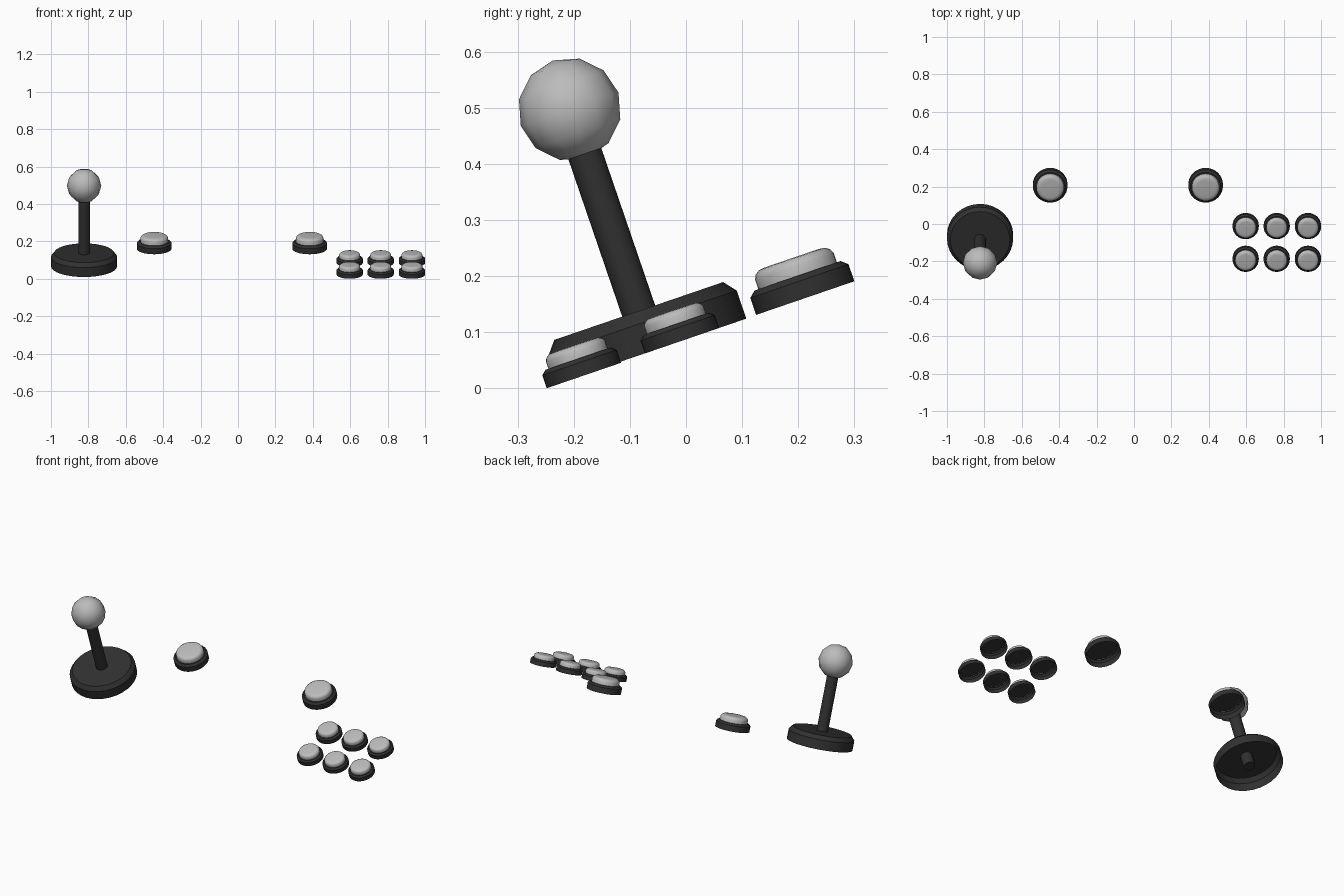
import bpy, bmesh, math
from mathutils import Matrix, Vector

if "Cube" in bpy.data.objects:
    bpy.data.objects.remove(bpy.data.objects["Cube"])

TILT = Matrix.Rotation(math.radians(18.9), 4, 'X')


def material(name, value):
    m = bpy.data.materials.new(name)
    m.diffuse_color = (value, value, value, 1)
    m.use_nodes = True
    m.node_tree.nodes["Principled BSDF"].inputs["Base Color"].default_value = m.diffuse_color
    return m


DARK = material("charcoal plastic", 0.03)
GREY = material("light grey plastic", 0.5)


def finish(bm, name, mat, location, angle):
    """Tilt the part onto the sloping panel and shade it."""
    bmesh.ops.recalc_face_normals(bm, faces=bm.faces)
    bm.transform(TILT)
    mesh = bpy.data.meshes.new(name)
    bm.to_mesh(mesh)
    bm.free()
    mesh.materials.append(mat)
    ob = bpy.data.objects.new(name, mesh)
    ob.location = location
    bpy.context.collection.objects.link(ob)
    bpy.context.view_layer.objects.active = ob
    ob.select_set(True)
    bpy.ops.object.shade_smooth_by_angle(angle=math.radians(angle))
    ob.select_set(False)
    return ob


def lathe(name, profile, mat, location, sides=32, scale=1.0, angle=35):
    """Stack of rings (radius, height), capped at the top, open underneath."""
    bm = bmesh.new()
    rings = []
    for r, h in profile:
        rings.append([bm.verts.new((r * scale * math.cos(2 * math.pi * i / sides),
                                    r * scale * math.sin(2 * math.pi * i / sides),
                                    h * scale)) for i in range(sides)])
    for low, high in zip(rings, rings[1:]):
        for i in range(sides):
            j = (i + 1) % sides
            bm.faces.new((low[i], low[j], high[j], high[i]))
    bm.faces.new(rings[-1])
    # an open shell needs its top cap to face up
    ob = finish(bm, name, mat, location, angle)
    if ob.data.polygons[-1].normal.z < 0:
        ob.data.flip_normals()
    return ob


# Joystick: hollow base, shaft and ball knob along one tilted axis
foot = Vector((-0.823, -0.06, 0.067))
lathe("joystick_base", [(0.177, 0), (0.177, 0.053), (0.159, 0.075)], DARK, foot)
lathe("joystick_shaft", [(0.001, 0), (0.031, 0), (0.031, 0.42)], DARK, foot, sides=16)

bm = bmesh.new()
bmesh.ops.create_uvsphere(bm, u_segments=12, v_segments=6, radius=0.092)
finish(bm, "joystick_knob", GREY, foot + TILT @ Vector((0, 0, 0.455)), 60)

# Push buttons: hollow dark collar with a rounded grey cap
COLLAR = [(0.0925, 0), (0.0925, 0.032), (0.081, 0.042)]
CAP = [(0.074, 0.040), (0.074, 0.060), (0.070, 0.068), (0.062, 0.0735), (0.050, 0.075)]


def button(name, location, scale):
    lathe(name + "_collar", COLLAR, DARK, location, scale=scale)
    lathe(name + "_cap", CAP, GREY, location, scale=scale)


# Two large buttons at the back
for label, x in (("left", -0.448), ("right", 0.383)):
    button("large_button_" + label, (x, 0.2125, 0.161), 1.0)

# Two rows of three small buttons
for row, (y, z) in (("front", (-0.182, 0.023)), ("back", (-0.007, 0.085))):
    for i, x in enumerate((0.597, 0.763, 0.93)):
        button(f"small_button_{row}_{i + 1}", (x, y, z), 0.757)
